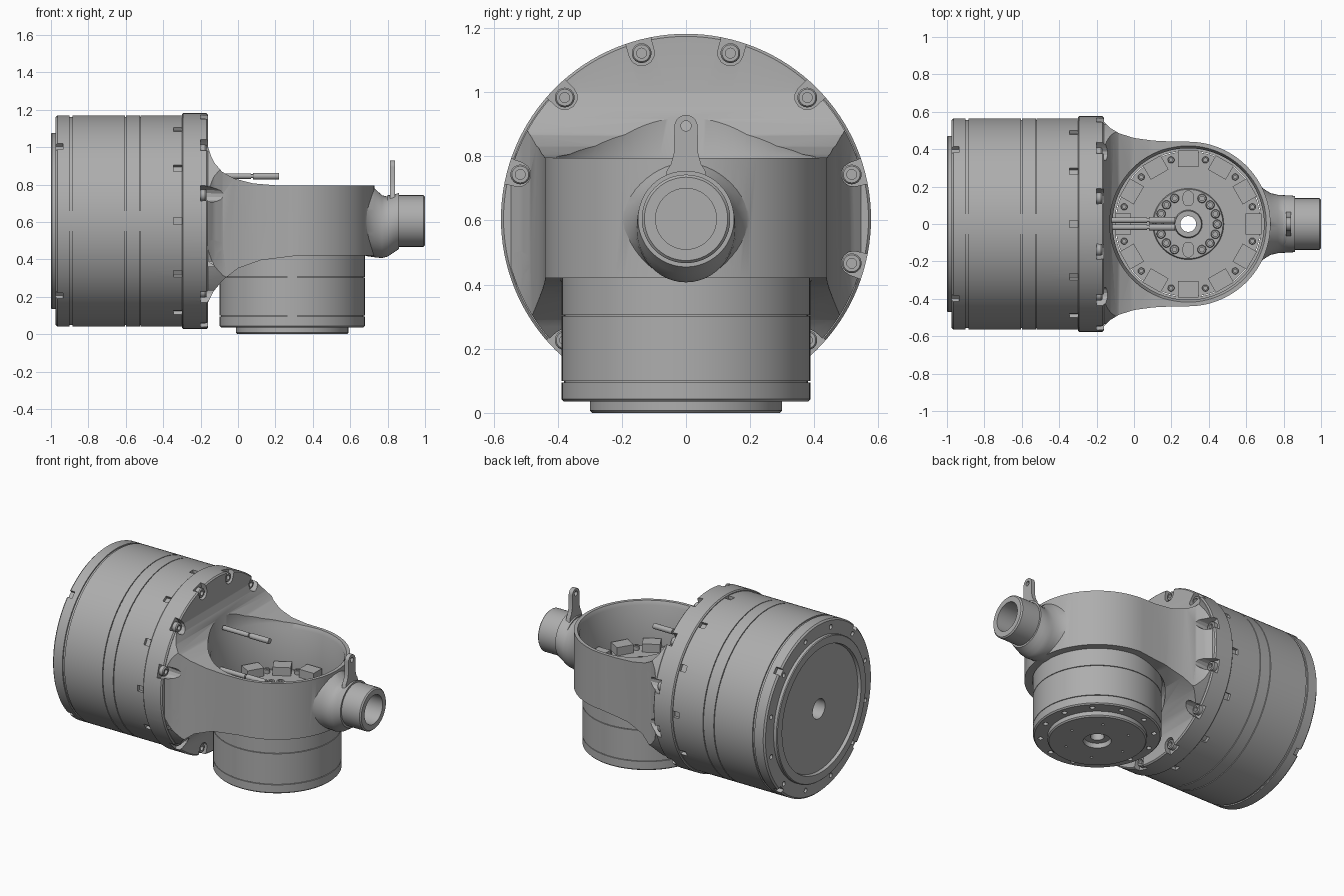
import bpy, bmesh
from math import cos, sin, pi, radians
from mathutils import Matrix, Vector

cube = bpy.data.objects.get("Cube")
if cube:
    bpy.data.objects.remove(cube, do_unlink=True)

grey = bpy.data.materials.new("machined_grey")
grey.use_nodes = True
grey.diffuse_color = (0.42, 0.42, 0.42, 1)
grey.node_tree.nodes["Principled BSDF"].inputs["Base Color"].default_value = grey.diffuse_color

AXIS_Z = 0.605   # height of the large motor axis
JOINT_X = 0.29   # position of the small motor axis
ALONG_X = Matrix.Translation((0, 0, AXIS_Z)) @ Matrix.Rotation(pi / 2, 4, "Y")
ALONG_Z = Matrix.Translation((JOINT_X, 0, 0))


def finish(bm, name):
    bmesh.ops.recalc_face_normals(bm, faces=bm.faces)
    mesh = bpy.data.meshes.new(name)
    bm.to_mesh(mesh)
    bm.free()
    mesh.materials.append(grey)
    ob = bpy.data.objects.new(name, mesh)
    bpy.context.collection.objects.link(ob)
    shade(ob)
    return ob


def shade(ob):
    for p in ob.data.polygons:
        p.use_smooth = True
    ob.data.set_sharp_from_angle(angle=radians(28))


def lathe(name, prof, places, n=96, closed=False):
    """Revolve (distance along axis, radius) points at every placement."""
    bm = bmesh.new()
    for m in places:
        part = bmesh.new()
        vs = [part.verts.new((r, 0, t)) for t, r in prof]
        es = [part.edges.new(p) for p in zip(vs, vs[1:])]
        if closed:
            es.append(part.edges.new((vs[-1], vs[0])))
        bmesh.ops.spin(part, geom=vs + es, axis=(0, 0, 1), cent=(0, 0, 0),
                       angle=2 * pi, steps=n)
        bmesh.ops.remove_doubles(part, verts=part.verts, dist=1e-5)
        part.transform(m)
        tmp = bpy.data.meshes.new("tmp")
        part.to_mesh(tmp)
        part.free()
        bm.from_mesh(tmp)
        bpy.data.meshes.remove(tmp)
    return finish(bm, name)


def prism(name, pts, place, depth):
    """Extrude an outline; place maps a 2D point to its start position."""
    bm = bmesh.new()
    f = bm.faces.new([bm.verts.new(place(a, b)) for a, b in pts])
    new = bmesh.ops.extrude_face_region(bm, geom=[f])["geom"]
    bmesh.ops.translate(bm, vec=depth, verts=[v for v in new if isinstance(v, bmesh.types.BMVert)])
    return finish(bm, name)


def hulls(name, groups, frame):
    """One convex solid for each group of points."""
    bm = bmesh.new()
    for pts in groups:
        vs = [bm.verts.new(frame @ Vector(p)) for p in pts]
        out = bmesh.ops.convex_hull(bm, input=vs)
        junk = {v for v in out["geom_interior"] + out["geom_unused"] if isinstance(v, bmesh.types.BMVert)}
        bmesh.ops.delete(bm, geom=list(junk), context="VERTS")
    return finish(bm, name)


def boolean(ob, other, op):
    mod = ob.modifiers.new(op, "BOOLEAN")
    mod.operation, mod.object, mod.solver = op, other, "EXACT"
    dg = bpy.context.evaluated_depsgraph_get()
    mesh = bpy.data.meshes.new_from_object(ob.evaluated_get(dg))
    ob.modifiers.clear()
    ob.data = mesh
    bpy.data.objects.remove(other, do_unlink=True)
    shade(ob)


def polar(r, a, along, side=0):
    """Point around an axis, shifted sideways along the tangent."""
    return (r * cos(a) - side * sin(a), r * sin(a) + side * cos(a), along)


def block(r0, r1, a, t0, t1, w):
    return [polar(r, a, t, s) for r in (r0, r1) for t in (t0, t1) for s in (-w, w)]


def groove(t, w, r, d=0.008):
    return [(t, r), (t, r - d), (t + w, r - d), (t + w, r)]


def ring(r, angles, along=0):
    return [Matrix.Translation(polar(r, a, along)) for a in angles]


def mirrored(pts):
    return pts + [(a, -b) for a, b in reversed(pts) if b > 1e-4]


TWELVE = [i * pi / 6 for i in range(12)]
BOLTS = [a + pi / 12 for a in TWELVE]

# Large motor
R = 0.565
motor = lathe("large_motor", [(-.45, 0), (-.45, .065), (-.98, .065), (-.98, .41), (-1, .415),
              (-1, .465), (-.995, .47), (-.975, .47), (-.975, .555), (-.965, R)]
              + groove(-.9, .015, R) + groove(-.605, .005, R) + groove(-.525, .005, R)
              + [(-.3, R), (-.3, 0)], [ALONG_X], 128)
notches = [block(.545, .6, a, -.345, -.29, .02) for a in TWELVE]
notches += [block(.54, .6, a, -1.05, -.935, .022) for a in BOLTS[1::3]]
boolean(motor, hulls("notch_cutter", notches, ALONG_X), "DIFFERENCE")
boolean(motor, lathe("hole_cutter", [(-1.05, 0), (-1.05, .015), (-.94, .015), (-.94, 0)],
                     [ALONG_X @ m for m in ring(.512, BOLTS)], 16), "DIFFERENCE")

# Housing: swept arm outline crossed with its side profile
outline = [(-.2, .57), (-.16, .545), (-.13, .515), (-.08, .485), (0, .46), (.1, .446), (.2, .441)]
outline += [(JOINT_X + .44 * sin(i * pi / 48), .44 * cos(i * pi / 48)) for i in range(25)]
housing = prism("housing", mirrored(outline), lambda a, b: (a, b, 0), (0, 0, 1.3))
side = [(-.2, 1.1), (-.16, 1), (-.145, .955), (-.125, .915), (-.085, .868), (-.02, .832),
        (.08, .806), (.2, .796), (.76, .795), (.76, .42), (.32, .42), (.12, .395),
        (0, .352), (-.08, .29), (-.13, .23), (-.16, .17), (-.2, .08)]
boolean(housing, prism("side_profile", side, lambda a, b: (a, -.7, b), (0, 1.4, 0)), "INTERSECT")
boolean(housing, lathe("round_limit", [(-.25, 0), (-.25, .566), (1, .566), (1, 0)],
                       [ALONG_X], 128), "INTERSECT")
boolean(housing, lathe("flange", [(-.3, 0), (-.3, .57), (-.293, .577), (-.168, .577),
                                  (-.16, .569), (-.16, 0)], [ALONG_X], 128), "UNION")

# Neck: round sections blending from the ring to the tube
bm = bmesh.new()
rows = []
for x, ry, rz, zc in [(.58, .33, .187, .607), (.64, .25, .187, .606), (.69, .19, .187, .604),
                      (.73, .165, .184, .595), (.77, .156, .168, .575), (.8, .154, .16, .575),
                      (.83, .153, .155, .59), (.86, .15, .15, AXIS_Z)]:
    rows.append([bm.verts.new((x, ry * cos(i * pi / 24), zc + rz * sin(i * pi / 24))) for i in range(48)])
for lo, hi in zip(rows, rows[1:]):
    for i in range(48):
        bm.faces.new((lo[i - 1], lo[i], hi[i], hi[i - 1]))
bm.faces.new(rows[0])
bm.faces.new(rows[-1])
boolean(housing, finish(bm, "neck"), "UNION")

# Pocket for the small motor, bolt scoops and tube bore
boolean(housing, lathe("pocket_cutter", [(-.1, 0), (-.1, .41), (.37, .41), (.4, .392), (.5, .392),
        (.5, .405), (.77, .405), (.8, .42), (1.2, .42), (1.2, 0)], [ALONG_Z], 96), "DIFFERENCE")
scoops = []
for a in BOLTS:
    scoops.append([polar(r0 + r * cos(b), a, t, r * sin(b)) for r0 in (.535, .62)
                   for r, t in ((.043, -.2), (.028, -.02)) for b in TWELVE])
boolean(housing, hulls("scoop_cutter", scoops, ALONG_X), "DIFFERENCE")
boolean(housing, lathe("bore_cutter", [(.74, 0), (.74, .1), (1.1, .1), (1.1, 0)],
                       [ALONG_X], 48), "DIFFERENCE")


def screws(name, places, r):
    head = [(-r, 0), (-r, r), (.8 * r, r), (r, .85 * r), (r, .5 * r), (0, .5 * r), (0, 0)]
    return lathe(name, head, places, 18)


screws("flange_screws", [ALONG_X @ m for m in ring(.535, BOLTS, -.2)], .031)

# End tube and lug
lathe("end_tube", [(.8, .095), (.8, .138), (.992, .138), (1, .13), (1, .095)], [ALONG_X], 48, True)
lug = [(.7, .07), (.755, .06), (.775, .047), (.81, .038)]
lug += [(.893 + .036 * sin(i * pi / 16), .036 * cos(i * pi / 16)) for i in range(9)]
tab = prism("cable_lug", mirrored(lug), lambda a, b: (.812, b, a), (.028, 0, 0))
boolean(tab, lathe("lug_hole", [(.7, 0), (.7, .016), (.9, .016), (.9, 0)],
                   [Matrix.Translation((0, 0, .895 - AXIS_Z)) @ ALONG_X], 20), "DIFFERENCE")

# Small motor with a through hole
S = 0.388
small = lathe("small_motor", [(.03, .042), (.03, .08), (0, .085), (0, .292), (.008, .3), (.035, .3),
              (.035, .38), (.043, S)] + groove(.095, .004, S) + groove(.302, .004, S)
              + [(.5, S), (.5, .19), (.512, .185), (.512, .075), (.535, .07), (.535, .042)],
              [ALONG_Z], 96, True)
boolean(small, lathe("rim_hole_cutter", [(-.05, 0), (-.05, .016), (.07, .016), (.07, 0)],
                     [ALONG_Z @ m for m in ring(.344, BOLTS)], 16), "DIFFERENCE")
boolean(small, lathe("face_hole_cutter", [(-.05, 0), (-.05, .008), (.02, .008), (.02, 0)],
                     [ALONG_Z @ m for m in ring(.2, TWELVE[::2])], 12), "DIFFERENCE")

# Clamps, screws and pads on the pocket floor
hulls("pocket_clamps", [block(.305, .392, a, .49, .555, .055) for a in TWELVE], ALONG_Z)
screws("pocket_screws", [ALONG_Z @ m for m in ring(.355, BOLTS, .51)], .018)
hub = [s * (radians(28) + i * radians(20.6)) + c for c in (0, pi) for s in (1,)
       for i in range(7)]
screws("hub_screws", [ALONG_Z @ m for m in ring(.155, [a + pi / 2 for a in hub], .515)], .024)
pads = [[polar(r0 + .03 * cos(b), a, t, .03 * sin(b)) for r0 in (.125, .15)
         for t in (.5, .53) for b in TWELVE] for a in (pi / 2, -pi / 2)]
hulls("hub_pads", pads, ALONG_Z)

# Connector pins
pin = [(-.12, 0), (-.12, .015), (.07, .015), (.07, .01), (.08, .01), (.08, .018), (.22, .018), (.22, 0)]
lathe("connector_pins", pin, [Matrix.Translation((0, y, z - AXIS_Z)) @ ALONG_X
                              for y, z in ((.02, .845), (-.018, .585))], 20)
